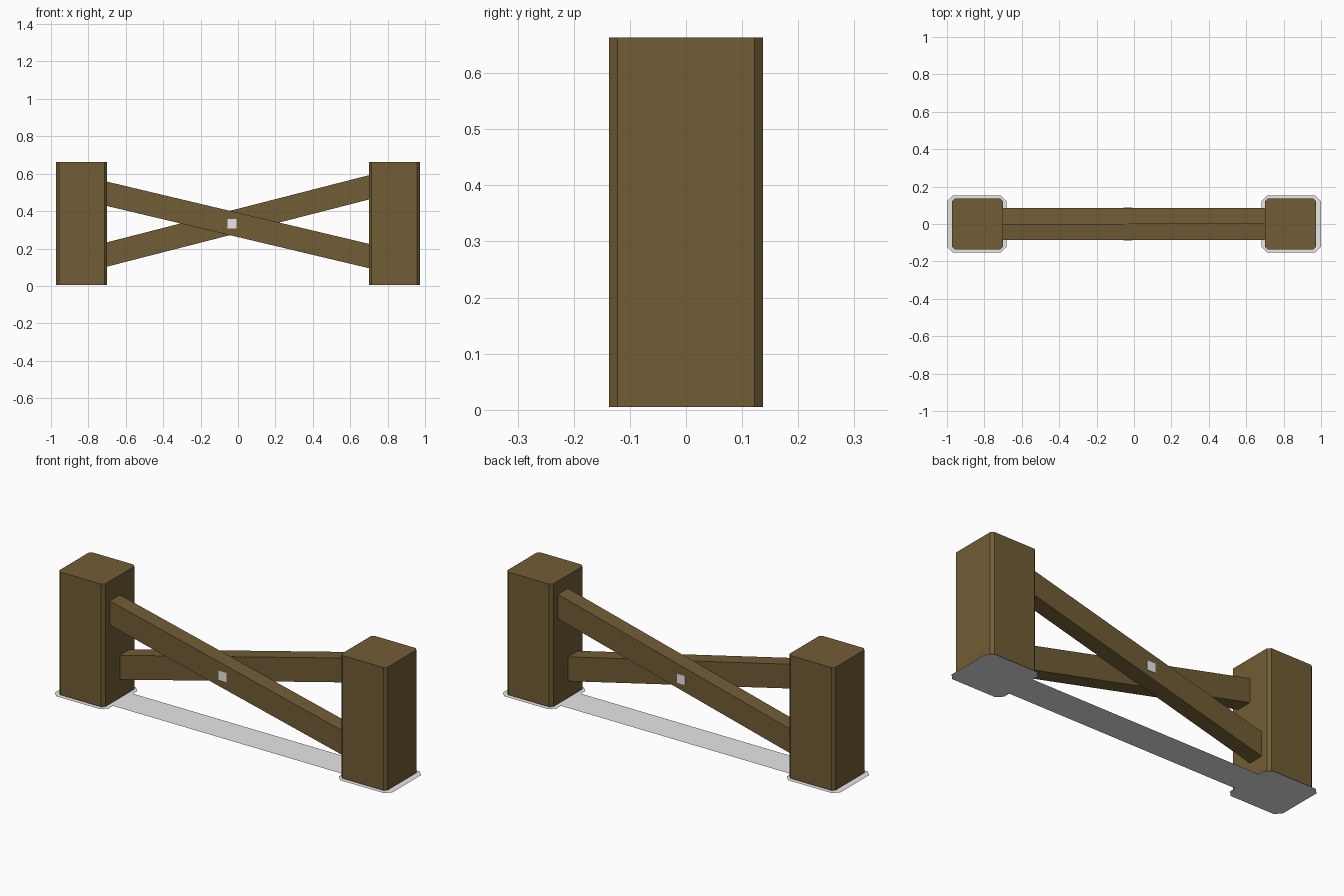
import bpy, bmesh
from mathutils import Matrix

cube = bpy.data.objects.get("Cube")
if cube:
    bpy.data.objects.remove(cube, do_unlink=True)


def make_material(name, rgb):
    mat = bpy.data.materials.new(name)
    mat.use_nodes = True
    mat.diffuse_color = (*rgb, 1)
    mat.node_tree.nodes["Principled BSDF"].inputs["Base Color"].default_value = (*rgb, 1)
    return mat


WOOD = make_material("brown wood", (0.168, 0.109, 0.036))
GREY = make_material("light grey", (0.8, 0.8, 0.8))


def finish(name, bm, mat):
    bmesh.ops.recalc_face_normals(bm, faces=bm.faces)
    mesh = bpy.data.meshes.new(name)
    bm.to_mesh(mesh)
    bm.free()
    mesh.materials.append(mat)
    obj = bpy.data.objects.new(name, mesh)
    bpy.context.collection.objects.link(obj)
    return obj


def prism(name, outline, vector, mat):
    """Extrude a closed outline along a vector."""
    bm = bmesh.new()
    face = bm.faces.new([bm.verts.new(p) for p in outline])
    extruded = bmesh.ops.extrude_face_region(bm, geom=[face], use_keep_orig=True)
    moved = [v for v in extruded["geom"] if isinstance(v, bmesh.types.BMVert)]
    bmesh.ops.translate(bm, verts=moved, vec=vector)
    return finish(name, bm, mat)


def cut_rectangle(cx, hx, hy, cut, z):
    """Rectangle with its four corners cut off."""
    quarter = [(hx, hy - cut), (hx - cut, hy)]
    points = []
    for sx, sy in ((1, 1), (-1, 1), (-1, -1), (1, -1)):
        corner = quarter if sx * sy > 0 else quarter[::-1]
        points += [(cx + sx * x, sy * y, z) for x, y in corner]
    return points


# Two square posts with chamfered corners, each on a flat foot sheet
for side, sign in (("right", -1), ("left", 1)):
    prism(side + "_post", cut_rectangle(sign * 0.836, 0.136, 0.137, 0.015, 0.005),
          (0, 0, 0.658), WOOD)
    bm = bmesh.new()
    bm.faces.new([bm.verts.new(p) for p in
                  cut_rectangle(sign * 0.841, 0.159, 0.152, 0.03, 0)])
    finish(side + "_foot_sheet", bm, GREY)

# Flat ground strip joining the feet
bm = bmesh.new()
bm.faces.new([bm.verts.new((x, y, 0)) for x, y in
              ((-0.682, -0.085), (0.682, -0.085), (0.682, 0.085), (-0.682, 0.085))])
finish("ground_strip", bm, GREY)


# Crossed beams, side by side in depth, with ends buried in the posts
def beam(name, y, z_start, z_end):
    reach, half = 0.72, 0.065
    outline = [(-reach, y, z_start - half), (reach, y, z_end - half),
               (reach, y, z_end + half), (-reach, y, z_start + half)]
    prism(name, outline, (0, 0.085, 0), WOOD)


beam("front_beam", -0.085, 0.497, 0.155)
beam("back_beam", 0, 0.163, 0.532)

# Square peg through the crossing
bm = bmesh.new()
bmesh.ops.create_cube(bm, size=1, matrix=Matrix.Translation((-0.032, 0, 0.333))
                      @ Matrix.Diagonal((0.048, 0.174, 0.05, 1)))
finish("crossing_peg", bm, GREY)
